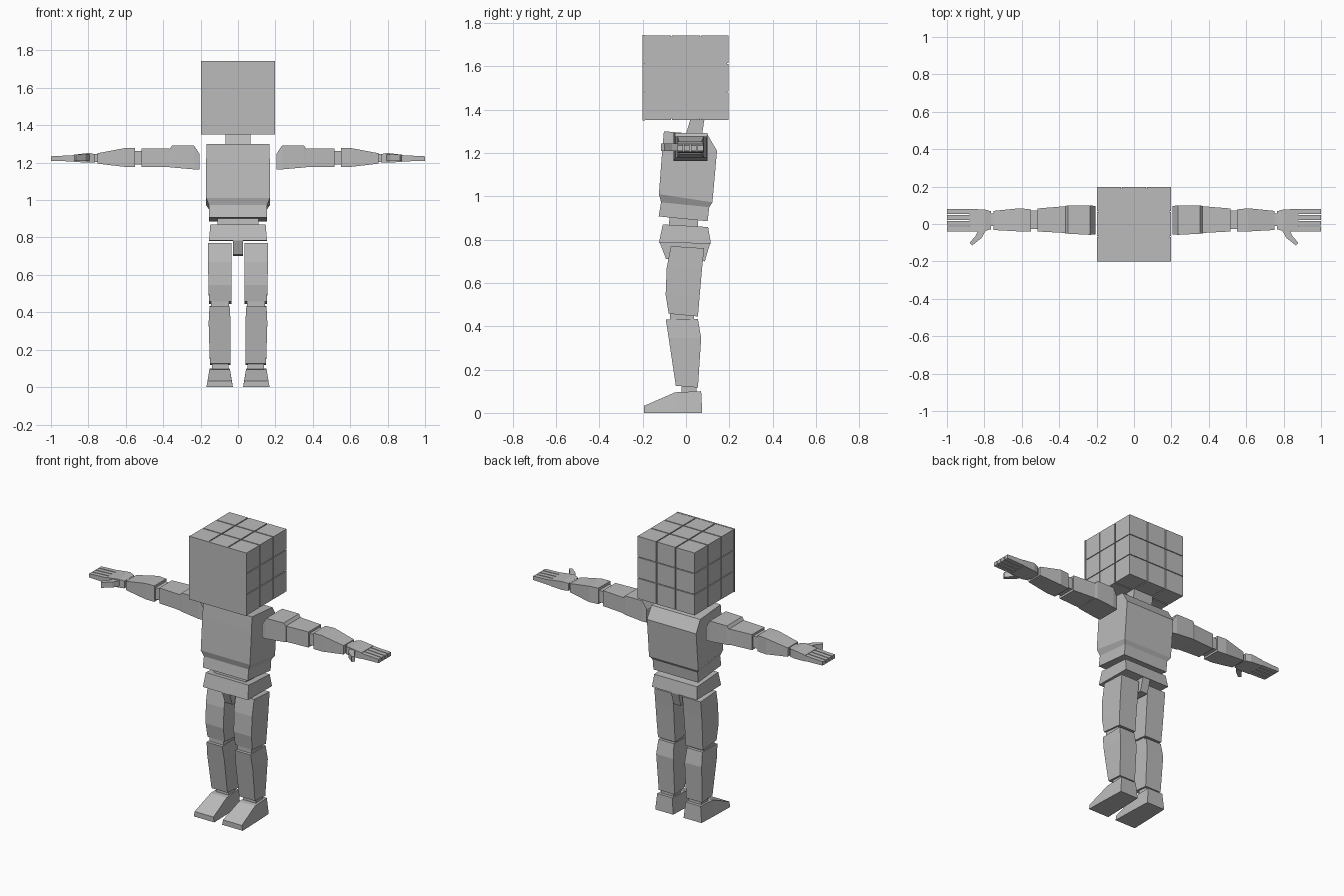
import bpy, bmesh

grey = bpy.data.materials.new("grey")
grey.diffuse_color = (0.5, 0.5, 0.5, 1)


def finish(name, bm):
    bmesh.ops.recalc_face_normals(bm, faces=bm.faces)
    me = bpy.data.meshes.new(name)
    bm.to_mesh(me)
    bm.free()
    me.materials.append(grey)
    ob = bpy.data.objects.new(name, me)
    bpy.context.collection.objects.link(ob)
    return ob


def skin(name, rings, mirror=False):
    """Closed solid through rings of equal point count."""
    bm = bmesh.new()
    vs = [[bm.verts.new(p) for p in r] for r in rings]
    n = len(vs[0])
    for a, b in zip(vs, vs[1:]):
        for i in range(n):
            j = (i + 1) % n
            bm.faces.new((a[i], a[j], b[j], b[i]))
    bm.faces.new(vs[0])
    bm.faces.new(vs[-1])
    ob = finish(name, bm)
    if mirror:
        m = ob.modifiers.new("mirror", 'MIRROR')
        m.use_mirror_merge = False
    return ob


def column(name, stations, mirror=False):
    """Upright part: each station is x0, x1, front y, front z, back y, back z."""
    skin(name, [[(x0, yf, zf), (x1, yf, zf), (x1, yb, zb), (x0, yb, zb)]
                for x0, x1, yf, zf, yb, zb in stations], mirror)


def limb(name, stations):
    """Sideways part, mirrored: each station is x, y0, y1, z0, z1."""
    skin(name, [[(x, y0, z0), (x, y1, z0), (x, y1, z1), (x, y0, z1)]
                for x, y0, y1, z0, z1 in stations], True)


def add_box(bm, lo, hi):
    geo = bmesh.ops.create_cube(bm, size=1)
    for v in geo["verts"]:
        for k in range(3):
            v.co[k] = lo[k] if v.co[k] < 0 else hi[k]


# Head: grid of small blocks round a core, with a plain face panel
bm = bmesh.new()
pitch, half, z_head = 0.1333, 0.0635, 1.548
for i in (-1, 0, 1):
    for j in (-1, 0, 1):
        for k in (-1, 0, 1):
            c = (i * pitch, j * pitch, z_head + k * pitch * 0.985)
            add_box(bm, [v - half for v in c], [v + half for v in c])
finish("head_blocks", bm)
bm = bmesh.new()
add_box(bm, (-0.19, -0.19, 1.36), (0.19, 0.19, 1.737))
finish("head_core", bm)
bm = bmesh.new()
add_box(bm, (-0.198, -0.2, 1.35), (0.198, -0.19, 1.744))
finish("face_panel", bm)

# Trunk
column("neck", [(-0.068, 0.068, -0.005, 1.27, 0.072, 1.27),
                (-0.068, 0.068, 0.02, 1.355, 0.085, 1.355)])
column("chest", [(-0.155, 0.155, -0.115, 0.972, 0.107, 0.95),
                 (-0.17, 0.17, -0.125, 1.01, 0.122, 0.972),
                 (-0.17, 0.17, -0.11, 1.21, 0.143, 1.21),
                 (-0.168, 0.168, -0.102, 1.30, 0.10, 1.283)])
column("belly", [(-0.155, 0.155, -0.126, 0.907, 0.10, 0.885),
                 (-0.155, 0.155, -0.115, 0.975, 0.108, 0.955)])
column("waist", [(-0.11, 0.11, -0.08, 0.85, 0.055, 0.85),
                 (-0.11, 0.11, -0.075, 0.92, 0.055, 0.91)])
column("pelvis", [(-0.155, 0.155, -0.125, 0.785, 0.115, 0.782),
                  (-0.148, 0.148, -0.107, 0.87, 0.102, 0.858)])
column("crotch", [(-0.026, 0.026, -0.092, 0.71, 0.087, 0.70),
                  (-0.026, 0.026, -0.123, 0.79, 0.112, 0.785)])

# Legs
column("thigh", [(0.036, 0.155, -0.08, 0.458, 0.055, 0.445),
                 (0.036, 0.158, -0.094, 0.545, 0.063, 0.54),
                 (0.034, 0.16, -0.089, 0.67, 0.074, 0.665),
                 (0.034, 0.16, -0.07, 0.77, 0.084, 0.76)], True)
column("knee", [(0.048, 0.145, -0.075, 0.42, 0.035, 0.42),
                (0.048, 0.145, -0.075, 0.47, 0.038, 0.465)], True)
column("shin", [(0.04, 0.15, -0.047, 0.125, 0.055, 0.117),
                (0.039, 0.157, -0.08, 0.345, 0.07, 0.345),
                (0.045, 0.152, -0.093, 0.43, 0.055, 0.433)], True)
column("ankle", [(0.052, 0.138, -0.02, 0.085, 0.048, 0.085),
                 (0.052, 0.138, -0.02, 0.135, 0.048, 0.135)], True)
# Foot runs from heel to toe
skin("foot", [[(0.098 - b, y, 0), (0.098 + b, y, 0), (0.098 + t, y2, z), (0.098 - t, y2, z)]
              for y, y2, z, b, t in ((0.075, 0.07, 0.10, 0.062, 0.052),
                                     (-0.05, -0.05, 0.095, 0.067, 0.055),
                                     (-0.195, -0.195, 0.032, 0.071, 0.065))], True)

# Arms
limb("shoulder", [(0.205, -0.055, 0.095, 1.162, 1.245),
                  (0.235, -0.058, 0.10, 1.164, 1.292),
                  (0.352, -0.052, 0.10, 1.174, 1.292),
                  (0.368, -0.05, 0.096, 1.176, 1.27)])
limb("upper_arm", [(0.365, -0.048, 0.095, 1.177, 1.275),
                   (0.515, -0.04, 0.083, 1.178, 1.275)])
limb("elbow", [(0.50, -0.028, 0.072, 1.19, 1.262),
               (0.565, -0.028, 0.072, 1.19, 1.262)])
limb("forearm", [(0.55, -0.04, 0.078, 1.178, 1.278),
                 (0.61, -0.04, 0.084, 1.178, 1.277),
                 (0.752, -0.032, 0.070, 1.195, 1.25)])
limb("wrist", [(0.74, -0.012, 0.055, 1.203, 1.245),
               (0.785, -0.012, 0.055, 1.203, 1.245)])
limb("palm", [(0.765, -0.028, 0.068, 1.2, 1.246),
              (0.80, -0.038, 0.078, 1.2, 1.252),
              (0.88, -0.04, 0.08, 1.204, 1.242)])
for n in range(4):
    y = -0.04 + n * 0.0313
    limb(f"finger_{n + 1}", [(0.875, y, y + 0.026, 1.206, 1.24),
                             (1.0, y, y + 0.026, 1.21, 1.234)])
# Thumb, bent forward
outline = [(0.79, -0.03), (0.83, -0.03), (0.848, -0.065), (0.878, -0.10),
           (0.866, -0.115), (0.815, -0.075)]
skin("thumb", [[(x, y, z) for x, y in outline] for z in (1.21, 1.244)], True)
